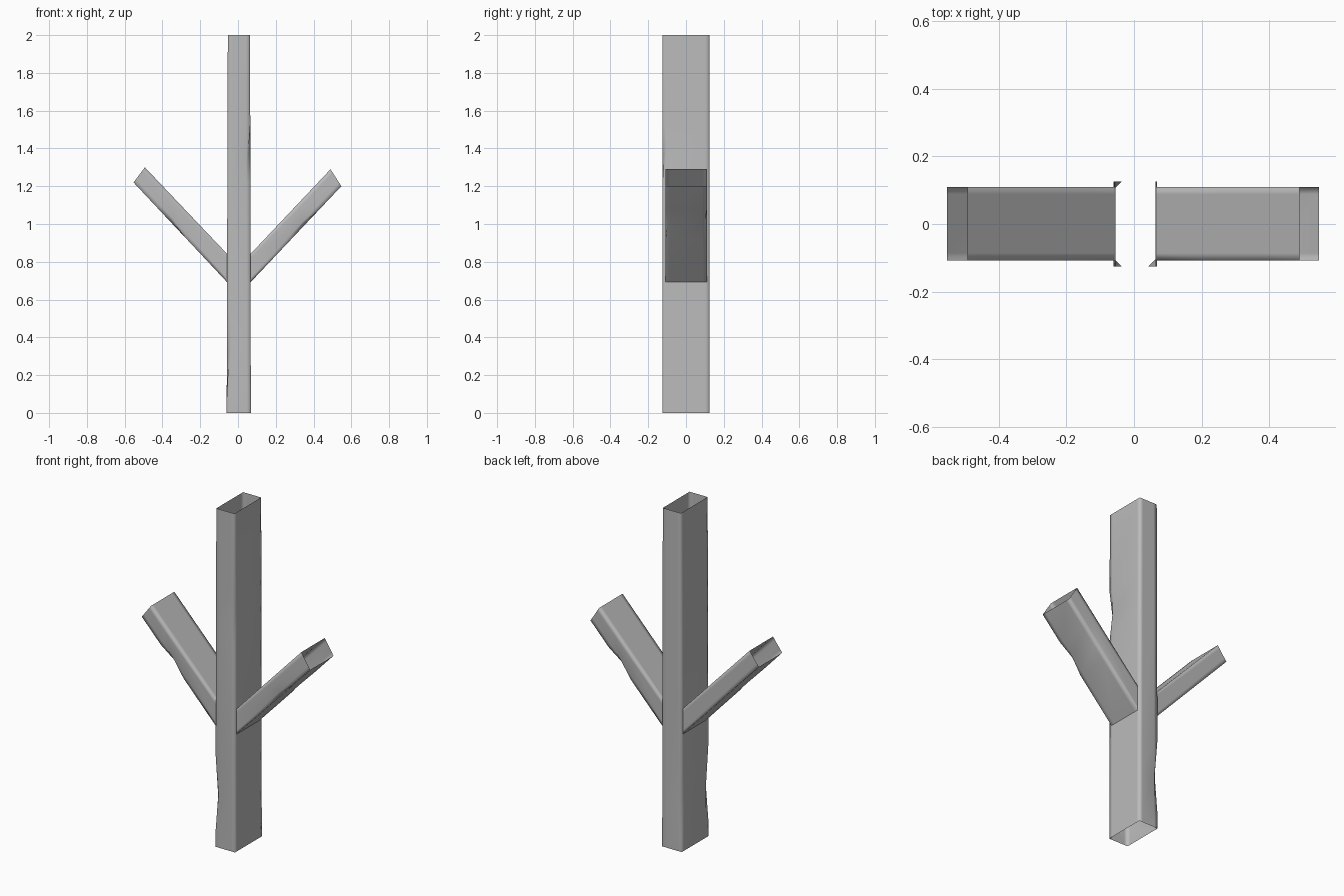
import bpy
import bmesh
from mathutils import Vector

cube = bpy.data.objects.get("Cube")
if cube:
    bpy.data.objects.remove(cube, do_unlink=True)

grey = bpy.data.materials.new("plain_grey")
grey.use_nodes = True
colour = (0.5, 0.5, 0.5, 1)
grey.diffuse_color = colour
grey.node_tree.nodes["Principled BSDF"].inputs["Base Color"].default_value = colour


def section(corners, pinched, inset):
    """Rectangle with a support point each side of every corner."""
    points = []
    for i, corner in enumerate(corners):
        before = corner + (corners[i - 1] - corner).normalized() * inset
        after = corner + (corners[(i + 1) % 4] - corner).normalized() * inset
        middle = (before + after) / 2 if i in pinched else corner
        points += [before, middle, after]
    return points


def tube(name, rings, inset=0.022):
    """Open-ended tube lofted through (corners, pinched corner numbers)."""
    bm = bmesh.new()
    loops = [[bm.verts.new(p) for p in section(c, pinch, inset)] for c, pinch in rings]
    for low, high in zip(loops, loops[1:]):
        for i in range(len(low)):
            j = (i + 1) % len(low)
            bm.faces.new((low[i], low[j], high[j], high[i]))
    mesh = bpy.data.meshes.new(name)
    bm.to_mesh(mesh)
    bm.free()
    mesh.shade_smooth()
    mesh.materials.append(grey)
    obj = bpy.data.objects.new(name, mesh)
    bpy.context.collection.objects.link(obj)
    return obj


# Trunk: corners run counter-clockwise from right front, with worn dents
dents = {0.32: (0, 3), 1.37: (1,)}
trunk_rings = []
for z in (0, 0.08, 0.32, 0.54, 1.22, 1.37, 1.52, 2):
    x0, x1 = -0.06 + 0.003 * z, 0.068 - 0.002 * z
    corners = [Vector((x, y, z)) for x, y in
               ((x0, -0.125), (x1, -0.125), (x1, 0.125), (x0, 0.125))]
    trunk_rings.append((corners, dents.get(z, ())))
tube("trunk", trunk_rings)


# Branches: each ring slides from the trunk joint to the slanted open tip
def branch(name, root_x, low_tip, high_tip, worn):
    low_root, high_root = (root_x, 0.69), (root_x, 0.84)
    rings = []
    for t in (0, 0.45, 0.6, 0.75, 1):
        low = Vector(low_root).lerp(Vector(low_tip), t)
        high = Vector(high_root).lerp(Vector(high_tip), t)
        corners = [Vector((p.x, y, p.y)) for p, y in
                   ((low, -0.108), (low, 0.11), (high, 0.11), (high, -0.108))]
        if root_x < 0:
            corners.reverse()
        rings.append((corners, worn if t == 0.6 else ()))
    obj = tube(name, rings)
    return obj


branch("left_branch", 0.065, (0.547, 1.2), (0.49, 1.29), (0, 1))
branch("right_branch", -0.056, (-0.553, 1.22), (-0.493, 1.3), (3,))

# Outward-facing surfaces
for name in ("trunk", "left_branch", "right_branch"):
    mesh = bpy.data.objects[name].data
    bm = bmesh.new()
    bm.from_mesh(mesh)
    centre = sum((v.co for v in bm.verts), Vector()) / len(bm.verts)
    facing = sum(f.normal.dot(f.calc_center_median() - centre) * f.calc_area() for f in bm.faces)
    if facing < 0:
        bmesh.ops.reverse_faces(bm, faces=bm.faces)
    bm.to_mesh(mesh)
    bm.free()
